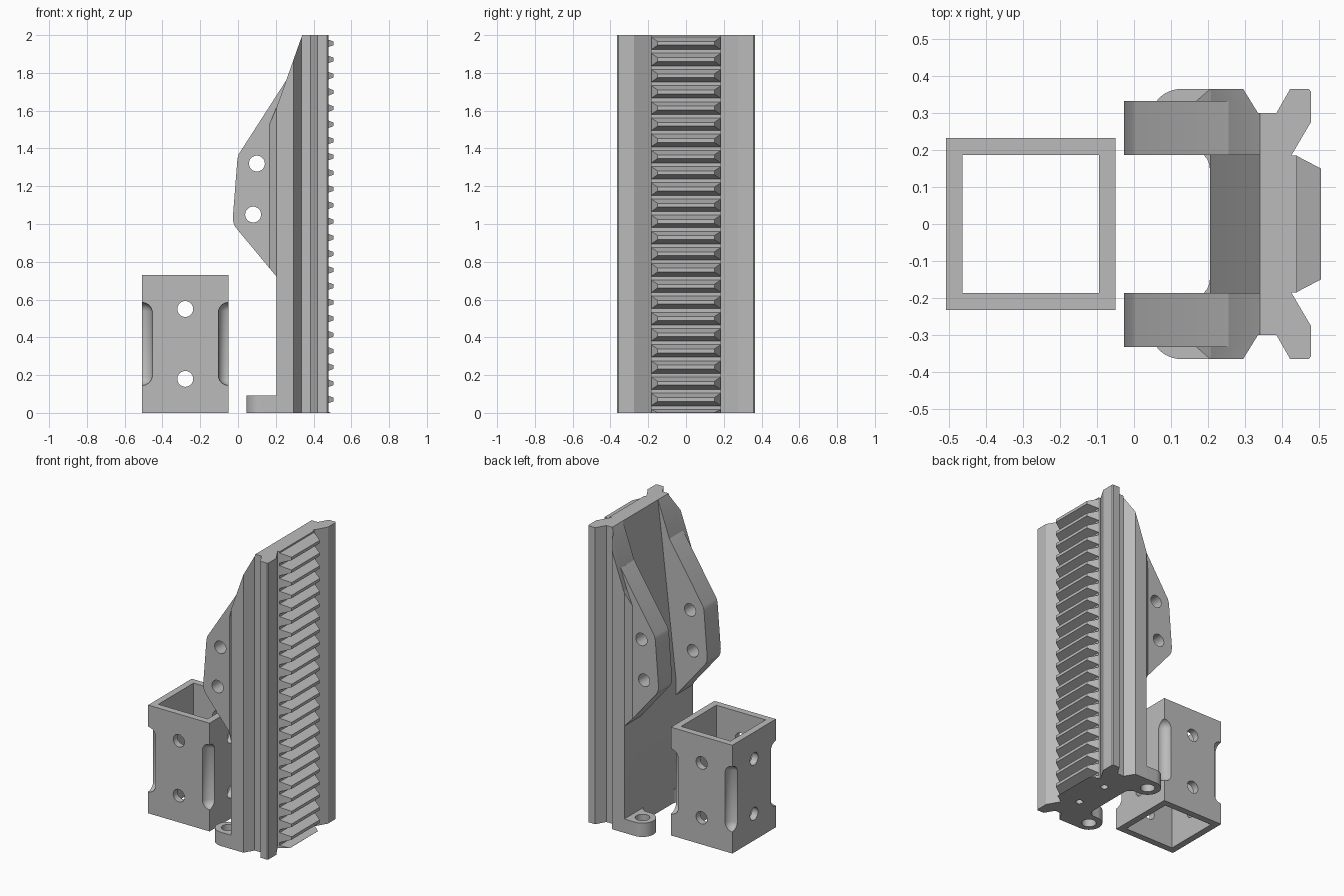
import bpy, bmesh, math
from mathutils import Matrix, Vector

if "Cube" in bpy.data.objects:
    bpy.data.objects.remove(bpy.data.objects["Cube"])

grey = bpy.data.materials.new("plain grey")
grey.diffuse_color = (0.5, 0.5, 0.5, 1)
grey.use_nodes = True
grey.node_tree.nodes["Principled BSDF"].inputs["Base Color"].default_value = grey.diffuse_color


def finish(name, bm, smooth=False):
    bmesh.ops.recalc_face_normals(bm, faces=bm.faces)
    me = bpy.data.meshes.new(name)
    bm.to_mesh(me)
    bm.free()
    me.materials.append(grey)
    ob = bpy.data.objects.new(name, me)
    bpy.context.collection.objects.link(ob)
    return ob


def loft(name, a, b):
    """Solid between two matching outlines of 3D points."""
    bm = bmesh.new()
    va, vb = [bm.verts.new(p) for p in a], [bm.verts.new(p) for p in b]
    bm.faces.new(va)
    bm.faces.new(vb[::-1])
    n = len(a)
    for i in range(n):
        j = (i + 1) % n
        bm.faces.new((va[j], va[i], vb[i], vb[j]))
    return finish(name, bm)


def prism_z(name, pts, z0, z1):
    return loft(name, [(x, y, z0) for x, y in pts], [(x, y, z1) for x, y in pts])


def prism_y(name, pts, y0, y1):
    return loft(name, [(x, y0, z) for x, z in pts], [(x, y1, z) for x, z in pts])


def rect(x0, x1, y0, y1):
    return [(x0, y0), (x1, y0), (x1, y1), (x0, y1)]


def rod(centre, radius, depth, axis):
    bm = bmesh.new()
    rot = Vector((0, 0, 1)).rotation_difference(Vector(axis)).to_matrix().to_4x4()
    bmesh.ops.create_cone(bm, cap_ends=True, segments=32, radius1=radius, radius2=radius,
                          depth=depth, matrix=Matrix.Translation(centre) @ rot)
    return finish("hole_cutter", bm)


def capsule(centre, radius, half):
    bm = bmesh.new()
    bmesh.ops.create_uvsphere(bm, u_segments=32, v_segments=9, radius=radius)
    for v in bm.verts:
        v.co.z += math.copysign(half, v.co.z)
    bmesh.ops.translate(bm, verts=bm.verts, vec=centre)
    return finish("groove_cutter", bm)


def cut(ob, cutters):
    """Subtract every cutter, apply, then remove the cutters."""
    for c in cutters:
        c.hide_render = True
        m = ob.modifiers.new("cut", 'BOOLEAN')
        m.operation, m.object, m.solver = 'DIFFERENCE', c, 'EXACT'
    bpy.context.view_layer.update()
    dg = bpy.context.evaluated_depsgraph_get()
    me = bpy.data.meshes.new_from_object(ob.evaluated_get(dg))
    ob.modifiers.clear()
    ob.data = me
    for c in cutters:
        bpy.data.objects.remove(c)
    smooth(ob)


def smooth(ob):
    bpy.ops.object.select_all(action='DESELECT')
    ob.select_set(True)
    bpy.context.view_layer.objects.active = ob
    bpy.ops.object.shade_smooth_by_angle(angle=math.radians(30))


# Square sleeve with cross holes and grooved corners
X0, X1, Y = -0.508, -0.05, 0.232
cx = (X0 + X1) / 2
sleeve = prism_z("square_sleeve", rect(X0, X1, -Y, Y), 0, 0.73)
tools = [prism_z("bore_cutter", rect(X0 + 0.045, X1 - 0.045, -Y + 0.045, Y - 0.045), -0.1, 0.9)]
for z in (0.18, 0.55):
    tools.append(rod((cx, 0, z), 0.042, 0.7, (0, 1, 0)))
    tools.append(rod((cx, 0, z), 0.042, 0.7, (1, 0, 0)))
for x in (X0, X1):
    for y in (-Y, Y):
        tools.append(capsule((x, y, 0.365), 0.055, 0.165))
cut(sleeve, tools)

# Rail body: mirrored profile with dovetail sides
half = [(0.205, 0.365), (0.295, 0.365), (0.335, 0.3), (0.385, 0.3), (0.422, 0.365),
        (0.472, 0.365), (0.478, 0.358), (0.478, 0.275), (0.425, 0.185), (0.44, 0.185)]
profile = half + [(x, -y) for x, y in reversed(half)]
body = prism_z("rail_body", profile, 0, 2)
tools = [
    # sloped top shoulder, and the longer slope between the ears
    prism_y("shoulder_cutter", [(0.34, 2), (0.34, 2.2), (0.1, 2.2), (0.1, 1.322)], -0.6, 0.6),
    prism_y("channel_cutter", [(0.34, 2), (0.34, 2.2), (0.1, 2.2), (0.1, 0.82), (0.205, 0.82)],
            -0.187, 0.187),
]
for y in (-0.12, 0.12):
    tools.append(rod((0.34, y, 0.1), 0.023, 0.4, (0, 0, 1)))
cut(body, tools)

# Rack teeth, the lowest one clipped by the base
PITCH = 0.0857
for i in range(-1, 23):
    zc = 0.071 + i * PITCH
    tip_x = 0.505 if i >= 0 else 0.491
    root, tip = 0.034, (0.010 if i >= 0 else 0.0145)

    def section(x, h, y):
        return [(x, -y, max(0, zc - h)), (x, y, max(0, zc - h)),
                (x, y, max(0.001, zc + h)), (x, -y, max(0.001, zc + h))]
    loft("rack_tooth", section(0.438, root, 0.185), section(tip_x, tip, 0.15))

# Ears, corner ribs and feet on both sides
ear_outline = [(0.3, 0.72), (0.205, 0.72), (-0.015, 0.985), (-0.025, 1.01), (-0.027, 1.04),
               (-0.003, 1.345), (0.004, 1.37), (0.255, 1.76), (0.3, 1.76)]
for s, side in ((-1, "front"), (1, "back")):
    ear = prism_y(side + "_ear", ear_outline, s * 0.187, s * 0.332)
    cut(ear, [rod((0.1, s * 0.26, 1.32), 0.042, 0.4, (0, 1, 0)),
              rod((0.08, s * 0.26, 1.05), 0.042, 0.4, (0, 1, 0))])

    rib = [(0.165, 0.33), (0.205, 0.365), (0.215, 0.33)]
    loft(side + "_corner_rib",
         [(x, s * y, 0.72 + (0.205 - x) * 1.2) for x, y in rib],
         [(x, s * y, 1.62 - (0.205 - x) * 2.4) for x, y in rib])

    # rounded foot with a fillet into the body
    c, r = (0.127, 0.282), 0.083
    foot = [(0.22, 0.365)]
    foot += [(c[0] - r * math.sin(t), c[1] + r * math.cos(t))
             for t in (math.pi * k / 24 for k in range(25))]
    foot += [(0.155 + 0.05 * math.sin(t), 0.149 + 0.05 * math.cos(t))
             for t in (math.pi / 2 * k / 8 for k in range(9))]
    foot += [(0.22, 0.149)]
    ob = prism_z(side + "_foot", [(x, s * y) for x, y in foot], 0, 0.093)
    cut(ob, [rod((c[0], s * c[1], 0.05), 0.045, 0.3, (0, 0, 1))])
